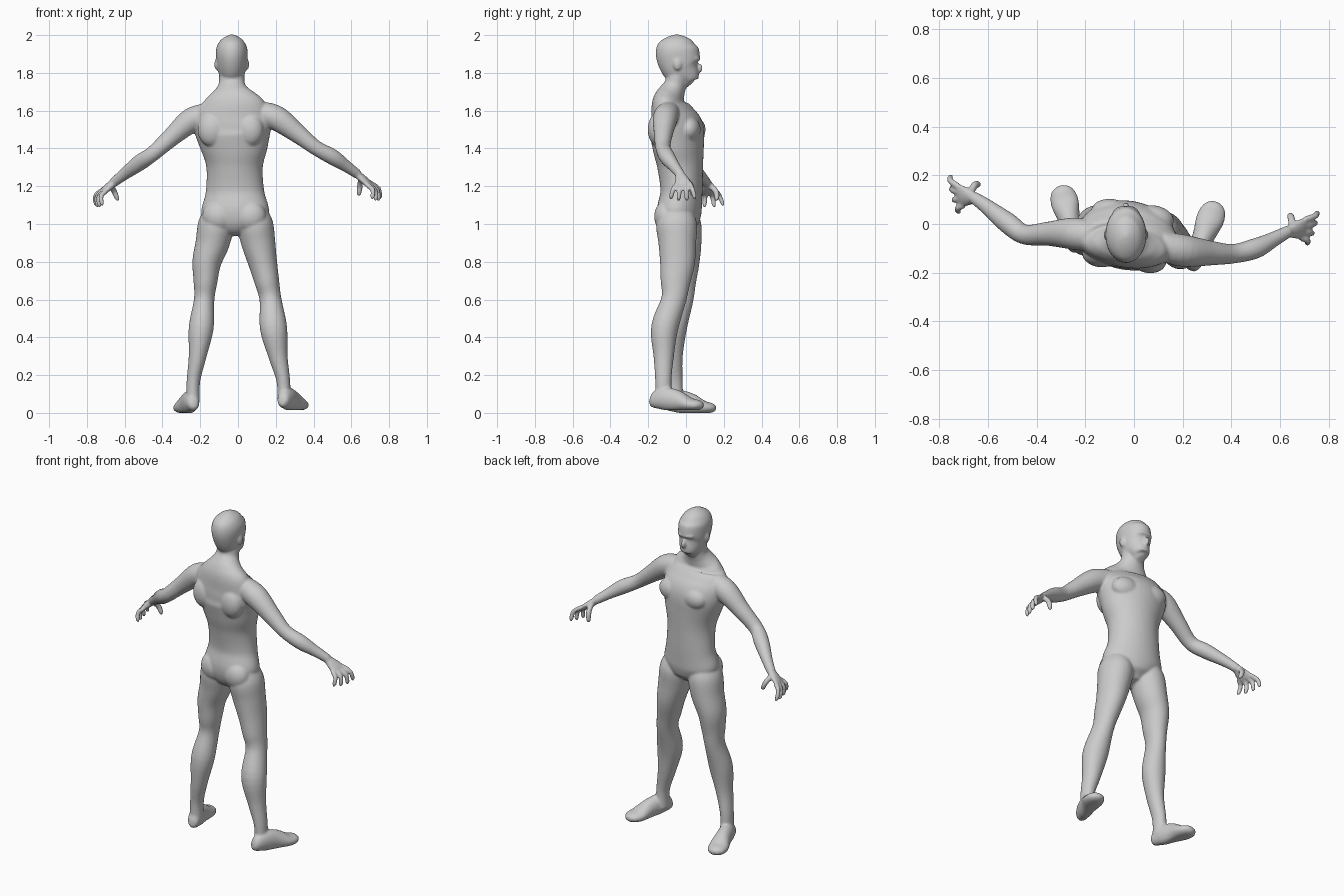
import bpy, bmesh, math
from mathutils import Vector, Matrix

bm = bmesh.new()


def tube(rows, side, n=24, sub=5, floor=None):
    """Smooth loft through rows of (x, y, z, radius along side, other radius)."""
    rows = [r if len(r) == 5 else (*r, r[3]) for r in rows]
    p = [rows[0], *rows, rows[-1]]
    pts = []
    for i in range(1, len(p) - 2):
        for s in range(sub):
            t = s / sub
            pts.append([0.5 * (2 * b + (c - a) * t + (2 * a - 5 * b + 4 * c - d) * t * t
                               + (3 * b - a - 3 * c + d) * t ** 3)
                        for a, b, c, d in zip(*p[i - 1:i + 3])])
    pts.append(list(rows[-1]))
    rings = []
    for i, q in enumerate(pts):
        a, b = pts[max(i - 1, 0)], pts[min(i + 1, len(pts) - 1)]
        tan = (Vector(b[:3]) - Vector(a[:3])).normalized()
        u = Vector(side)
        u = (u - tan * u.dot(tan)).normalized()
        v = tan.cross(u)
        ring = []
        for k in range(n):
            ang = math.tau * k / n
            co = Vector(q[:3]) + u * (q[3] * math.cos(ang)) + v * (q[4] * math.sin(ang))
            if floor is not None:
                co.z = max(co.z, floor)
            ring.append(bm.verts.new(co))
        rings.append(ring)
    for r, s in zip(rings, rings[1:]):
        for k in range(n):
            bm.faces.new((r[k], r[(k + 1) % n], s[(k + 1) % n], s[k]))
    bm.faces.new(rings[0][::-1])
    bm.faces.new(rings[-1])


def blob(c, r, turn=0):
    m = Matrix.Translation(c) @ Matrix.Rotation(math.radians(turn), 4, 'Z') @ Matrix.Diagonal((*r, 1))
    bmesh.ops.create_uvsphere(bm, u_segments=24, v_segments=14, radius=1, matrix=m)


def hand(wrist, index, pinky, tip_index, tip_pinky, thumb):
    w, i, p, ti, tp, th = map(Vector, (wrist, index, pinky, tip_index, tip_pinky, thumb))
    mid = (i + p) / 2
    half = (i - p).length / 2
    # palm
    tube([(*w, .024, .02), (*w.lerp(mid, .5), half * .95, .02),
          (*mid, half + .008, .016), (*mid.lerp((ti + tp) / 2, .15), half * .9, .01)], i - p, 16)
    # four curled fingers
    for k in range(4):
        f = k / 3
        base, tip = i.lerp(p, f), ti.lerp(tp, f)
        tip += (tip - base) * (.12 if k in (1, 2) else 0)
        out = Vector((math.copysign(.014, w.x), 0, .012))
        tube([(*base, .014), (*(base.lerp(tip, .5) + out), .0135), (*base.lerp(tip, .92), .012),
              (*tip, .005)], i - p, 10, 4)
    # thumb
    root = w.lerp(i, .3)
    tube([(*root, .016), (*(root.lerp(th, .5) + Vector((0, .014, .005))), .016),
          (*root.lerp(th, .9), .013), (*th, .005)], (0, 1, 0), 10, 4)


# torso and neck, turned slightly
twist = math.radians(-9)
across = (math.cos(twist), math.sin(twist), 0)
tube([(-.015, -.02, .945, .03, .04), (-.015, -.03, .985, .12, .095), (-.015, -.036, 1.06, .18, .116),
      (-.016, -.024, 1.17, .156, .11), (-.018, -.03, 1.3, .15, .12), (-.02, -.04, 1.4, .178, .134),
      (-.027, -.05, 1.5, .205, .142), (-.03, -.072, 1.57, .21, .118), (-.03, -.09, 1.63, .18, .09),
      (-.032, -.085, 1.67, .14, .078), (-.033, -.07, 1.705, .095, .066), (-.033, -.055, 1.74, .07, .058),
      (-.033, -.045, 1.79, .066, .058), (-.033, -.04, 1.84, .05, .05)], across, 40)
# chest, shoulder blade, buttock masses
for s in (-1, 1):
    blob((-.005 + s * .085, .035 - s * .013, 1.5), (.085, .055, .065), -9)
    blob((-.04 + s * .1, -.135 - s * .012, 1.5), (.075, .055, .09), -9)
    blob((-.02 + s * .085, -.09 - s * .012, 1.04), (.085, .066, .085), -9)

# head, nose, ears
tube([(-.033, .02, 1.735, .02, .025), (-.033, .01, 1.75, .042, .05), (-.033, .003, 1.78, .06, .07),
      (-.033, -.025, 1.825, .076, .102), (-.033, -.04, 1.88, .083, .115), (-.033, -.049, 1.93, .082, .111),
      (-.033, -.049, 1.97, .062, .083), (-.033, -.049, 1.992, .034, .046),
      (-.033, -.049, 2.003, .008, .01)], (1, 0, 0), 36)
blob((-.033, .074, 1.825), (.014, .014, .024))
blob((-.033, .05, 1.875), (.055, .027, .014))
for s in (-1, 1):
    blob((-.033 + s * .08, -.045, 1.845), (.012, .022, .032))

# arms
tube([(-.15, -.055, 1.58, .06), (-.245, -.04, 1.55, .066), (-.35, -.04, 1.462, .05), (-.45, -.043, 1.373, .041),
      (-.52, .005, 1.325, .043), (-.6, .068, 1.265, .032), (-.66, .11, 1.218, .025)], (0, 1, 0))
tube([(.11, -.09, 1.59, .06), (.205, -.11, 1.56, .066), (.32, -.12, 1.475, .05), (.41, -.122, 1.405, .04),
      (.5, -.1, 1.355, .042), (.57, -.065, 1.308, .032), (.635, -.03, 1.262, .025)], (0, 1, 0))
hand((-.655, .107, 1.222), (-.722, .155, 1.178), (-.7, .078, 1.172),
     (-.757, .198, 1.1), (-.722, .048, 1.1), (-.635, .168, 1.125))
hand((.63, -.032, 1.265), (.702, .018, 1.217), (.683, -.055, 1.205),
     (.757, .048, 1.135), (.715, -.082, 1.135), (.64, .04, 1.15))

# legs
tube([(-.095, -.03, 1.08, .07, .08), (-.115, -.025, 1.0, .095, .105), (-.135, -.018, .9, .09, .1),
      (-.165, -.018, .8, .077, .09), (-.172, -.022, .7, .064, .077), (-.179, -.025, .6, .054, .064),
      (-.195, -.062, .45, .066, .067), (-.214, -.07, .3, .047, .053), (-.236, -.062, .17, .036, .044),
      (-.238, -.06, .06, .036, .045)], (1, 0, 0), 28)
tube([(.075, -.055, 1.08, .07, .08), (.09, -.05, 1.0, .095, .108), (.108, -.046, .9, .09, .1),
      (.13, -.045, .8, .077, .093), (.152, -.055, .7, .066, .08), (.172, -.065, .6, .058, .066),
      (.188, -.113, .45, .072, .072), (.212, -.118, .3, .051, .054), (.24, -.12, .17, .036, .043),
      (.243, -.118, .06, .036, .045)], (1, 0, 0), 28)


# feet
def foot(heel, toe, base):
    h, t = Vector(heel), Vector(toe)
    d = (t - h).to_2d()
    rows = [(0, .05, .015, .02), (.06, .05, .032, .04), (.25, .06, .042, .06), (.5, .05, .046, .056),
            (.75, .03, .058, .036), (.92, .026, .047, .026), (1, .022, .018, .012)]
    tube([(*h.lerp(t, f).to_2d(), z + base, a, b) for f, z, a, b in rows], (d.y, -d.x, 0), 24, floor=base)


foot((-.232, -.115, 0), (-.302, .157, 0), 0)
foot((.232, -.19, 0), (.34, .09, 0), .015)

# fuse all masses into one smooth skin
bmesh.ops.recalc_face_normals(bm, faces=bm.faces)
mesh = bpy.data.meshes.new("human_body")
bm.to_mesh(mesh)
bm.free()
body = bpy.data.objects.new("human_body", mesh)
bpy.context.collection.objects.link(body)
skin = body.modifiers.new("fuse", 'REMESH')
skin.mode = 'VOXEL'
skin.voxel_size = .0065
skin.use_smooth_shade = True
soft = body.modifiers.new("soften", 'SMOOTH')
soft.factor = .5
soft.iterations = 7
